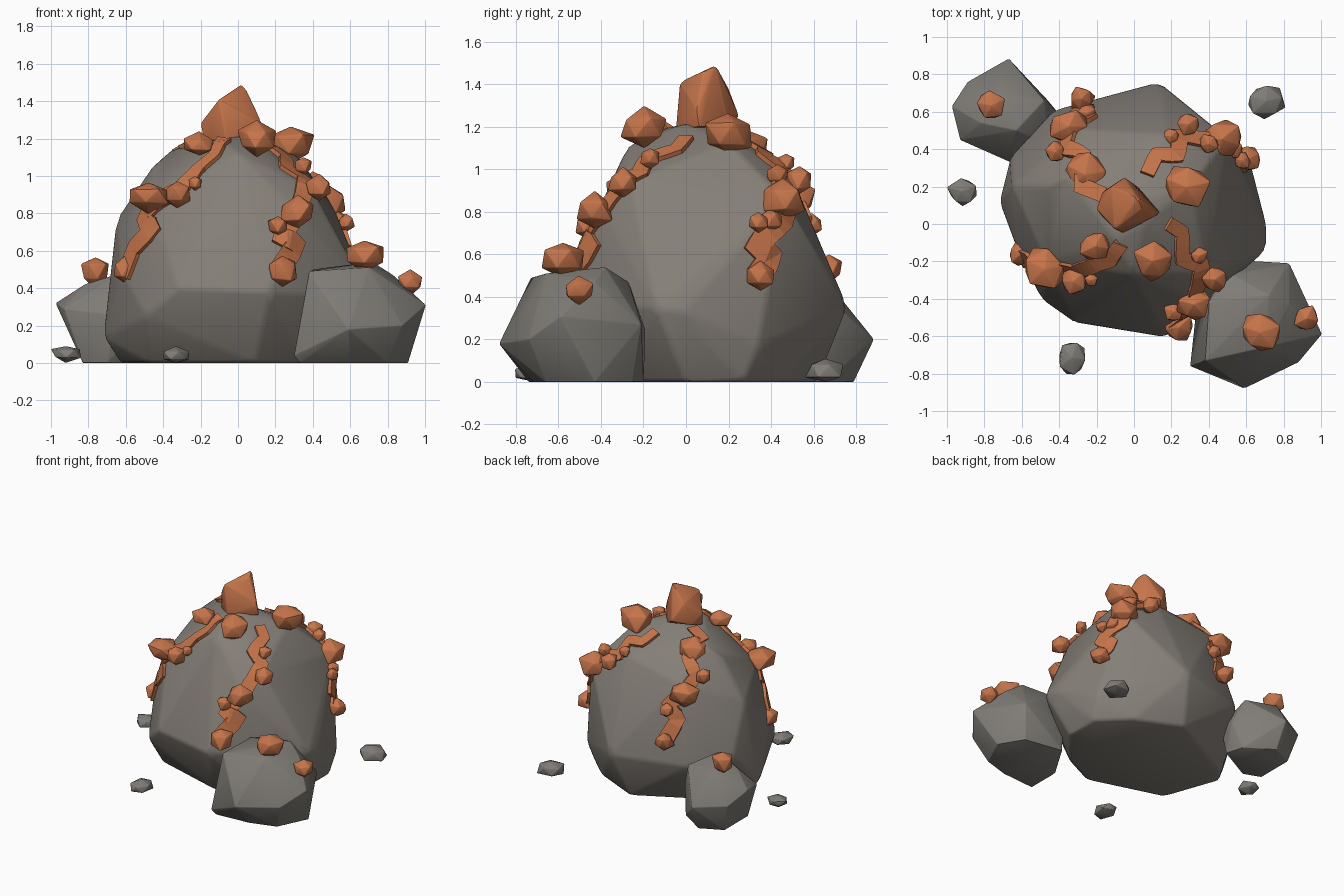
import bpy, bmesh, math, random
from mathutils import Vector
from mathutils.bvhtree import BVHTree

if "Cube" in bpy.data.objects:
    bpy.data.objects.remove(bpy.data.objects["Cube"])


def material(name, rgb):
    m = bpy.data.materials.new(name)
    m.diffuse_color = (*rgb, 1)
    m.use_nodes = True
    m.node_tree.nodes["Principled BSDF"].inputs["Base Color"].default_value = m.diffuse_color
    return m


STONE = material("warm_grey_stone", (0.235, 0.212, 0.188))
SIDE_STONE = material("cool_grey_stone", (0.215, 0.203, 0.183))
COPPER = material("copper_orange", (0.56, 0.175, 0.07))


def finish(bm, name, mat):
    bmesh.ops.recalc_face_normals(bm, faces=bm.faces)
    me = bpy.data.meshes.new(name)
    bm.to_mesh(me)
    bm.free()
    ob = bpy.data.objects.new(name, me)
    bpy.context.collection.objects.link(ob)
    me.materials.append(mat)
    return ob


def hull(name, points, mat, bevel=0.0):
    """Faceted stone: convex hull of a few points with softened edges."""
    bm = bmesh.new()
    for p in points:
        bm.verts.new(p)
    res = bmesh.ops.convex_hull(bm, input=bm.verts)
    junk = {g for g in res["geom_interior"] + res["geom_unused"] if isinstance(g, bmesh.types.BMVert)}
    bmesh.ops.delete(bm, geom=list(junk), context='VERTS')
    bmesh.ops.dissolve_limit(bm, angle_limit=math.radians(4), verts=bm.verts, edges=bm.edges)
    tree = BVHTree.FromBMesh(bm)
    if bevel:
        bmesh.ops.bevel(bm, geom=list(bm.edges), offset=bevel, segments=2, profile=0.5,
                        affect='EDGES', clamp_overlap=True)
    ob = finish(bm, name, mat)
    if bevel:
        bpy.context.view_layer.objects.active = ob
        ob.select_set(True)
        bpy.ops.object.shade_smooth_by_angle(angle=math.radians(30))
        ob.select_set(False)
    return ob, tree


def nugget(name, loc, size, seed, mat=COPPER):
    """Irregular lump: jittered icosahedron fitted to the given half sizes."""
    rng = random.Random(seed)
    bm = bmesh.new()
    bmesh.ops.create_icosphere(bm, subdivisions=1, radius=1)
    spin = rng.uniform(0, 6.28)
    pts = []
    for v in bm.verts:
        a = math.atan2(v.co.y, v.co.x) + spin
        r = math.hypot(v.co.x, v.co.y)
        p = Vector((r * math.cos(a), r * math.sin(a), v.co.z))
        pts.append(p * rng.uniform(0.8, 1.15))
    bm.free()
    fitted = [[], [], []]
    for k in range(3):
        lo, hi = min(p[k] for p in pts), max(p[k] for p in pts)
        fitted[k] = [loc[k] + size[k] * (2 * (p[k] - lo) / (hi - lo) - 1) for p in pts]
    return hull(name, list(zip(*fitted)), mat, 0.05 * min(size))


# Main boulder: undercut foot, wide waist, narrow crest
boulder_points = [
    (-.63, .18, 0), (-.48, -.24, 0), (.09, -.41, 0), (.36, -.28, 0), (.6, 0, 0),
    (.6, .27, 0), (.4, .46, 0), (.05, .62, 0), (-.31, .43, 0), (-.56, .3, 0),
    (-.72, .12, .14), (-.49, -.41, .25), (-.32, -.53, .4), (.17, -.61, .38), (.71, -.14, .35),
    (.71, -.01, .33), (.62, .34, .17), (.13, .76, .35), (-.43, .61, .35), (-.66, .36, .4),
    (-.62, -.15, .48), (-.65, .2, .77), (-.47, -.2, .87), (.31, -.4, .81), (.39, -.26, .94),
    (.5, .46, .86), (-.29, .51, .92), (-.46, .2, 1.05), (-.36, .26, 1.14), (.18, .48, 1.01),
    (0, -.27, 1.12), (.3, .2, 1.13), (-.1, -.08, 1.2), (.05, 0, 1.215), (.02, .12, 1.215)]
_, SURFACE = hull("main_boulder", boulder_points, STONE, 0.022)

# Two side boulders
hull("front_side_boulder", [
    (.33, -.74, 0), (.33, -.48, 0), (.6, -.72, 0), (.8, -.66, 0), (.91, -.43, 0), (.8, -.25, 0),
    (.5, -.2, 0), (.3, -.76, .04), (.59, -.88, .18), (.88, -.74, .2), (1.005, -.59, .31),
    (.83, -.21, .27), (.5, -.19, .25), (.38, -.73, .49), (.4, -.42, .5), (.52, -.27, .47),
    (.72, -.38, .54), (.83, -.43, .47), (.7, -.66, .51)],
    SIDE_STONE, 0.005)
hull("rear_side_boulder", [
    (-.83, .42, 0), (-.7, .37, 0), (-.42, .52, 0), (-.46, .66, 0), (-.66, .79, 0), (-.83, .71, 0),
    (-.975, .63, .32), (-.93, .45, .29), (-.66, .33, .26), (-.45, .42, .28), (-.41, .6, .22),
    (-.67, .885, .2), (-.89, .76, .22), (-.82, .54, .42), (-.63, .5, .48), (-.48, .66, .4),
    (-.74, .7, .43)], SIDE_STONE, 0.005)

# Loose pebbles
for i, (loc, size) in enumerate([((-.92, .17, .045), (.08, .075, .045)),
                                 ((-.33, -.72, .045), (.07, .085, .045)),
                                 ((.71, .65, .055), (.1, .09, .055))]):
    nugget(f"pebble_{i + 1}", loc, size, 40 + i, SIDE_STONE)

# Crown nugget on the summit
hull("crown_nugget", [
    (-.2, .08, 1.28), (-.17, .17, 1.22), (-.12, .2, 1.38), (-.1, -.03, 1.41), (.02, .14, 1.49),
    (.045, .08, 1.46), (.13, .05, 1.28), (.14, .06, 1.2), (-.05, .25, 1.25), (.02, .2, 1.2),
    (-.06, -.05, 1.18), (-.18, .05, 1.18)], COPPER, 0.008)

# Large copper nuggets: centre and half sizes
large = [
    (.1, -.2, 1.2, .105, .11, .1), (.29, .2, 1.165, .12, .11, .1), (-.265, .27, 1.09, .115, .115, .105),
    (-.35, .52, .86, .1, .09, .1), (.47, .46, .86, .105, .1, .1), (-.475, -.235, .88, .105, .11, .085),
    (.315, -.43, .81, .09, .085, .09), (-.21, -.12, 1.175, .08, .07, .065),
    (.68, -.58, .57, .1, .1, .085), (-.765, .64, .48, .075, .075, .085)]
for i, n in enumerate(large):
    nugget(f"large_nugget_{i + 1}", n[:3], n[3:], i + 3)

# Small copper nuggets: centre and mean radius
small = [
    (-.32, -.31, .9, .066), (.43, -.3, .94, .067), (.24, -.55, .49, .075), (.21, -.47, .73, .05),
    (.35, -.17, 1.05, .045), (-.6, -.16, .5, .065), (.61, .35, .5, .065), (.58, .34, .75, .045),
    (.4, .43, .97, .05), (.29, .53, .95, .06), (.2, .47, 1.03, .04), (-.27, .67, .53, .065),
    (-.42, .39, .97, .055), (-.25, .59, .74, .05), (.53, .4, .76, .05), (-.23, -.3, .96, .035),
    (.92, -.5, .43, .065)]
for i, (x, y, z, r) in enumerate(small):
    nugget(f"small_nugget_{i + 1}", (x, y, z), (r, r, r * 1.1), i + 60)


def vein(name, path, width=(0.075, 0.115), lift=0.022):
    """Zigzag ore band that hugs the boulder surface and widens downwards."""
    path = [Vector(p) for p in path]
    line = []
    for a, b in zip(path, path[1:]):
        line += [a.lerp(b, t / 4) for t in range(4)]
    line.append(path[-1])
    hits = [SURFACE.find_nearest(p)[:2] for p in line]
    bm = bmesh.new()
    rows = []
    for i, (co, no) in enumerate(hits):
        before = co - hits[max(i - 1, 0)][0]
        after = hits[min(i + 1, len(hits) - 1)][0] - co
        w = width[0] + (width[1] - width[0]) * i / len(hits)
        side = (before.normalized() + after.normalized()).cross(no).normalized() * w / 2
        row = []
        for s, up in ((-1, -.03), (-1, lift), (1, lift), (1, -.03)):
            p, n = SURFACE.find_nearest(co + side * s)[:2]
            row.append(bm.verts.new(p + n * up))
        rows.append(row)
    for a, b in zip(rows, rows[1:]):
        for k in range(4):
            bm.faces.new((a[k], a[(k + 1) % 4], b[(k + 1) % 4], b[k]))
    bm.faces.new(rows[0])
    bm.faces.new(rows[-1])
    finish(bm, name, COPPER)


# Ore veins running down the four shoulders
vein("front_right_vein", [
    (.19, .0, 1.16), (.27, -.05, 1.12), (.26, -.19, 1.05), (.36, -.22, 1.0), (.35, -.33, .9),
    (.31, -.42, .78), (.23, -.5, .68), (.34, -.47, .64), (.21, -.54, .5)])
vein("front_left_vein", [
    (-.07, -.1, 1.18), (-.13, -.2, 1.12), (-.22, -.22, 1.04), (-.33, -.3, .95), (-.42, -.25, .88),
    (-.54, -.23, .78), (-.47, -.3, .72), (-.58, -.22, .62), (-.6, -.17, .46)])
vein("back_right_vein", [
    (.07, .27, 1.15), (.12, .37, 1.08), (.23, .36, 1.06), (.24, .47, .98), (.4, .44, .92),
    (.5, .46, .76), (.6, .33, .64), (.57, .41, .6), (.61, .34, .5)])
vein("back_left_vein", [
    (-.16, .15, 1.18), (-.28, .2, 1.15), (-.27, .36, 1.06), (-.38, .42, .97), (-.34, .52, .86),
    (-.24, .55, .77), (-.33, .58, .68), (-.27, .65, .53)])
